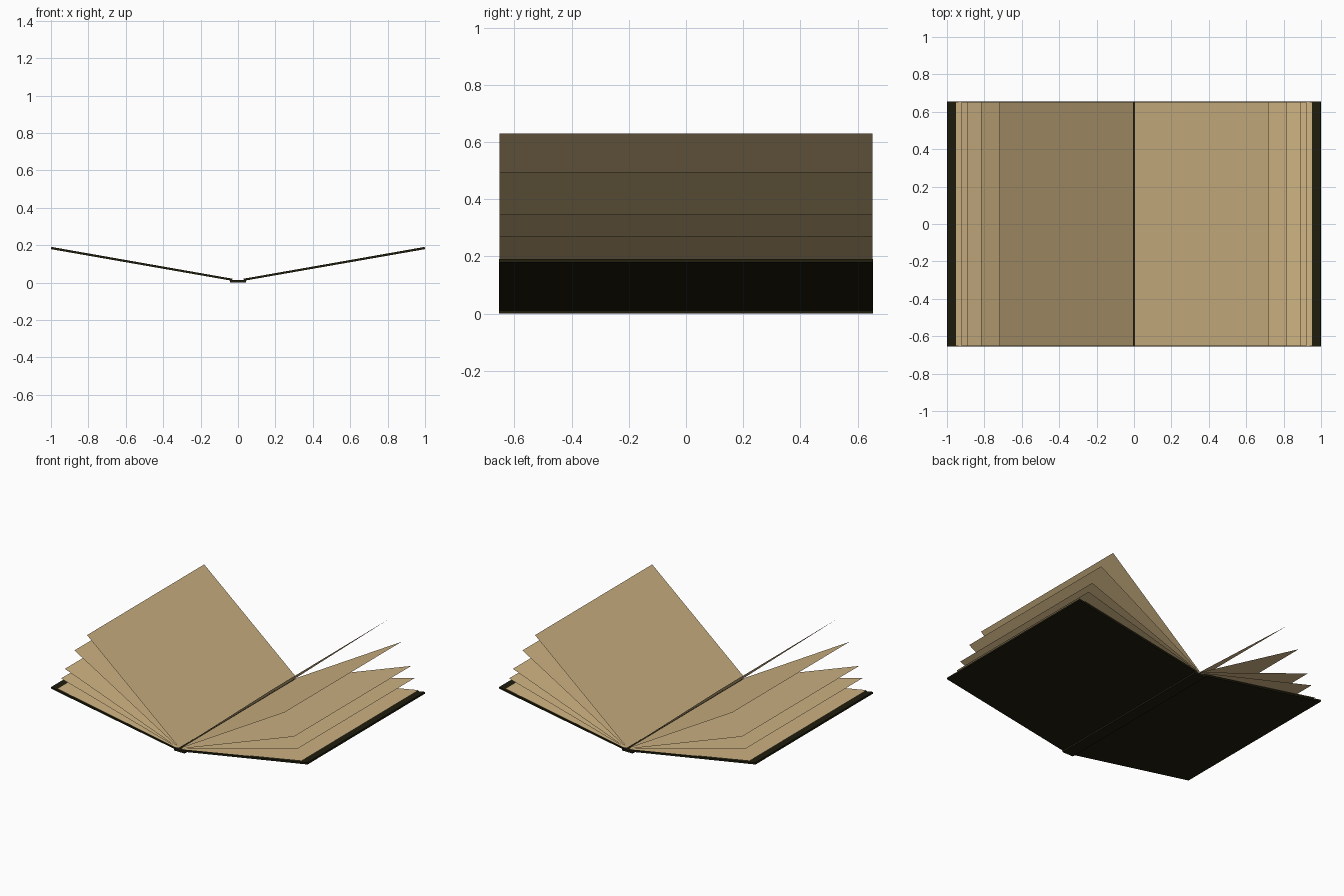
import bpy, bmesh

if "Cube" in bpy.data.objects:
    bpy.data.objects.remove(bpy.data.objects["Cube"])

HALF = 0.654   # half height of the book along y


def material(name, rgb):
    m = bpy.data.materials.new(name)
    m.diffuse_color = (*rgb, 1)
    m.use_nodes = True
    m.node_tree.nodes["Principled BSDF"].inputs["Base Color"].default_value = m.diffuse_color
    return m


leather = material("dark olive leather", (0.0135, 0.0122, 0.0040))
paper = material("aged paper", (0.62, 0.455, 0.227))


def extrude_profile(name, points, half, mat):
    """Extrude an x-z outline along y; two points give a single sheet."""
    bm = bmesh.new()
    front = [bm.verts.new((x, -half, z)) for x, z in points]
    back = [bm.verts.new((x, half, z)) for x, z in points]
    n = len(points)
    if n == 2:
        bm.faces.new((front[0], front[1], back[1], back[0]))
    else:
        bm.faces.new(front)
        bm.faces.new(back[::-1])
        for i in range(n):
            j = (i + 1) % n
            bm.faces.new((front[i], back[i], back[j], front[j]))
        bmesh.ops.recalc_face_normals(bm, faces=bm.faces)
    if n == 2:
        # sheets face up
        for f in bm.faces:
            f.normal_update()
            if f.normal.z < 0:
                f.normal_flip()
    me = bpy.data.meshes.new(name)
    bm.to_mesh(me)
    bm.free()
    me.materials.append(mat)
    ob = bpy.data.objects.new(name, me)
    bpy.context.collection.objects.link(ob)
    return ob


# Spine strip
extrude_profile("spine", [(-0.042, 0), (0.042, 0), (0.042, 0.014), (-0.042, 0.014)], HALF, leather)

# Page root and tip in x-z, from the most raised to the one on the cover
pages = [((0.002, 0.027), (0.720, 0.630)),
         ((0.006, 0.026), (0.818, 0.496)),
         ((0.010, 0.025), (0.893, 0.346)),
         ((0.014, 0.024), (0.923, 0.270)),
         ((0.020, 0.023), (0.952, 0.191))]

for side, s in (("left", -1), ("right", 1)):
    # Cover board, tilted up from the spine
    board = [(0.032, 0.010), (1.0, 0.179), (0.998, 0.191), (0.030, 0.021)]
    extrude_profile(side + "_cover", [(s * x, z) for x, z in board], HALF, leather)
    # Fanned pages
    for i, pts in enumerate(pages):
        extrude_profile(f"{side}_page_{i + 1}", [(s * x, z) for x, z in pts], HALF - 0.002, paper)
